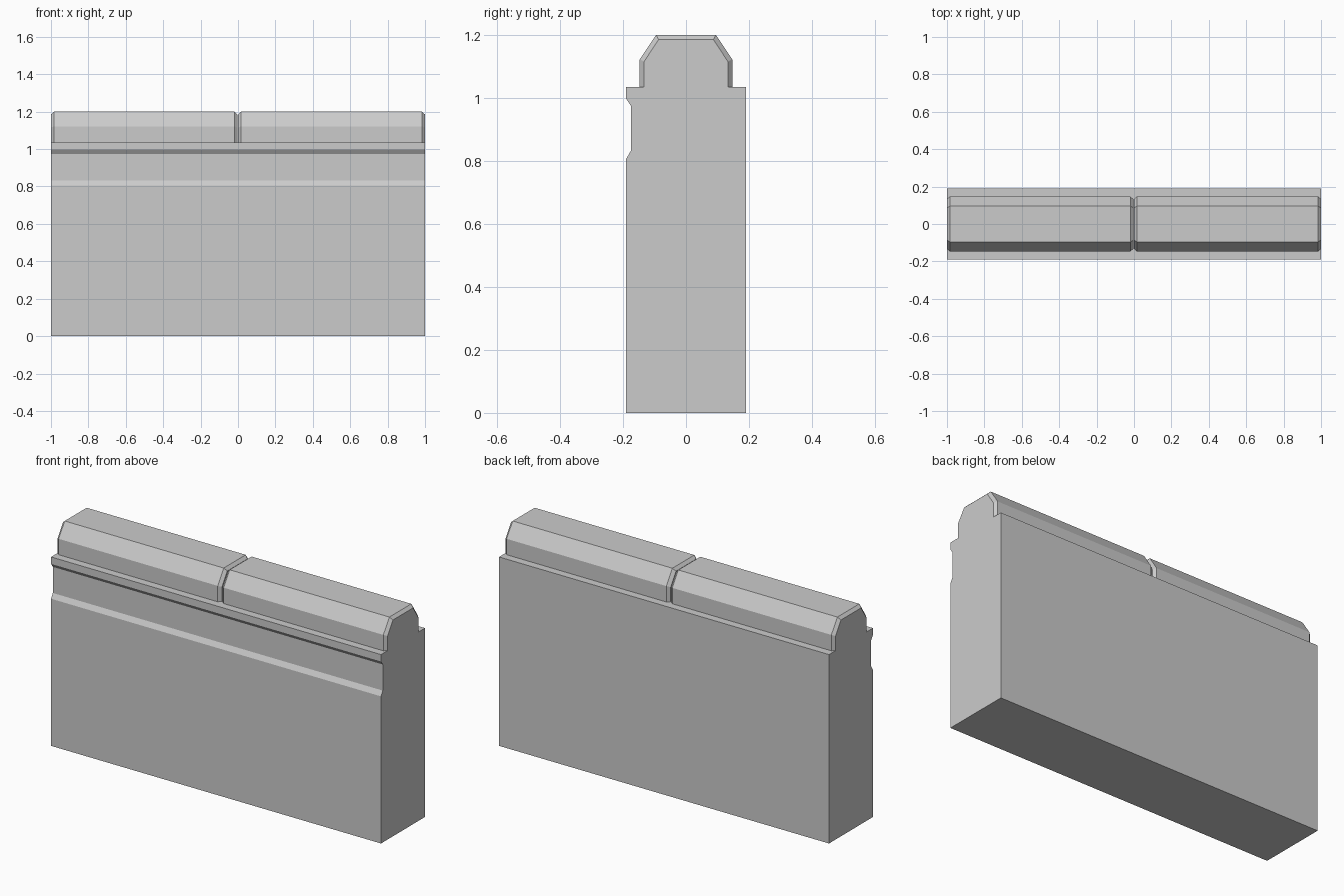
import bpy
import math
from mathutils import Vector, Matrix

if "Cube" in bpy.data.objects:
    bpy.data.objects.remove(bpy.data.objects["Cube"])


def loft(name, sections):
    """Join equal-length (y, z) sections placed at given x positions."""
    n = len(sections[0][1])
    verts = [(x, y, z) for x, prof in sections for y, z in prof]
    faces = [tuple(range(n))[::-1],
             tuple(range(len(verts) - n, len(verts)))]
    for s in range(len(sections) - 1):
        for i in range(n):
            a, b = s * n + i, s * n + (i + 1) % n
            faces.append((a, b, b + n, a + n))
    mesh = bpy.data.meshes.new(name)
    mesh.from_pydata(verts, [], faces)
    obj = bpy.data.objects.new(name, mesh)
    bpy.context.collection.objects.link(obj)
    return obj


def chip(stone, x, y, z, length, depth, tilt):
    """Cut a shallow flake from a ridge; tilt is the outward angle in the yz plane."""
    normal = Vector((0, math.cos(tilt), math.sin(tilt)))
    tangent = Vector((0, -normal.z, normal.y))
    c = Vector((x, y, z))
    ring = [c + tangent * (s * 5 * depth) + normal * (t * depth)
            for s, t in ((-1, -1), (1, -1), (1, 4), (-1, 4))]
    verts = ring + [c - Vector((length, 0, 0)), c + Vector((length, 0, 0))]
    faces = []
    for i in range(4):
        j = (i + 1) % 4
        faces += [(j, i, 4), (i, j, 5)]
    mesh = bpy.data.meshes.new("chip_cutter")
    mesh.from_pydata(verts, [], faces)
    cutter = bpy.data.objects.new("chip_cutter", mesh)
    bpy.context.collection.objects.link(cutter)
    cutter.hide_render = True
    mod = stone.modifiers.new("chip", 'BOOLEAN')
    mod.operation = 'DIFFERENCE'
    mod.solver = 'EXACT'
    mod.object = cutter
    bpy.context.view_layer.objects.active = stone
    bpy.ops.object.modifier_apply(modifier=mod.name)
    bpy.data.objects.remove(cutter)


# Wall body with a shallow recessed band along the front
body = [(-0.19, 0), (0.19, 0), (0.19, 1.035), (-0.19, 1.035),
        (-0.19, 0.997), (-0.175, 0.975), (-0.175, 0.832), (-0.19, 0.806)]
loft("wall_body", [(-1, body), (1, body)])


def cap_profile(side, shoulder, ridge, top):
    half = [(side, 1.035), (side, shoulder), (ridge, top)]
    return half + [(-y, z) for y, z in reversed(half)]


full = cap_profile(0.147, 1.122, 0.095, 1.2)
inset = cap_profile(0.133, 1.115, 0.087, 1.185)


# Two coping stones with bevelled ends
def coping(name, x0, x1):
    return loft(name, [(x0, inset), (x0 + 0.016, full),
                       (x1 - 0.016, full), (x1, inset)])


left = coping("coping_stone_left", -1, -0.004)
right = coping("coping_stone_right", 0, 1)

# Worn flakes along the ridges
top_tilt, side_tilt = math.radians(62), math.radians(17)
chip(left, -0.7, -0.147, 1.122, 0.13, 0.006, math.pi - side_tilt)
chip(left, -0.2, 0.095, 1.2, 0.17, 0.008, top_tilt)
chip(right, 0.75, -0.095, 1.2, 0.1, 0.007, math.pi - top_tilt)
chip(right, 0.01, -0.095, 1.2, 0.13, 0.013, math.pi - top_tilt)
chip(right, 0.27, 0.147, 1.122, 0.12, 0.006, side_tilt)

# Consistent outward normals
for obj in (bpy.data.objects["wall_body"], left, right):
    bpy.ops.object.select_all(action='DESELECT')
    obj.select_set(True)
    bpy.context.view_layer.objects.active = obj
    bpy.ops.object.mode_set(mode='EDIT')
    bpy.ops.mesh.select_all(action='SELECT')
    bpy.ops.mesh.normals_make_consistent(inside=False)
    bpy.ops.object.mode_set(mode='OBJECT')
